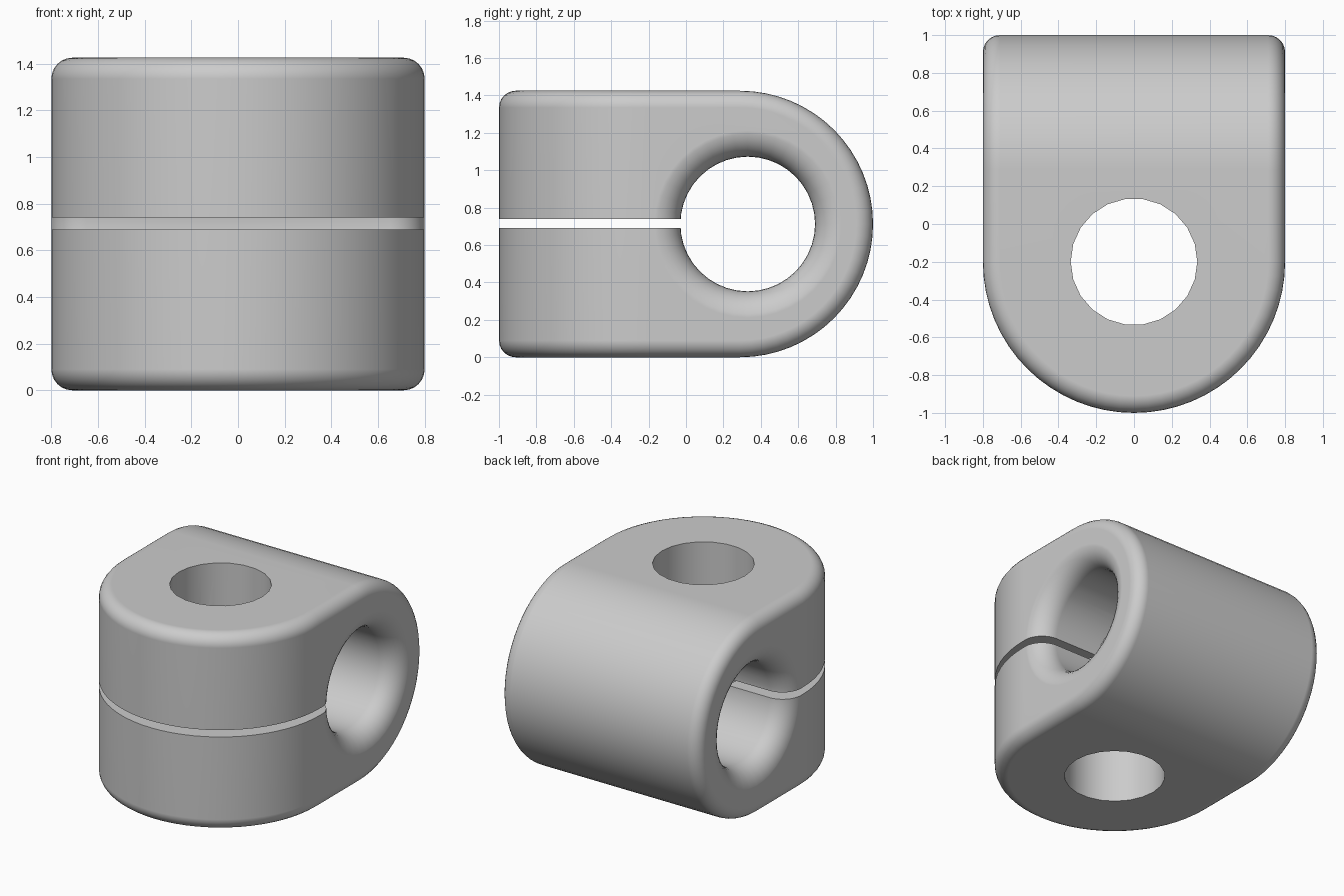
import bpy, bmesh
from math import sin, cos, pi, radians

if "Cube" in bpy.data.objects:
    bpy.data.objects.remove(bpy.data.objects["Cube"])

HEIGHT = 1.425
MID = HEIGHT / 2
HALF_W = 0.8
BORE_Y, BORE_R, FLARE = 0.33, 0.36, 0.15


def mesh_object(name, bm):
    bmesh.ops.recalc_face_normals(bm, faces=bm.faces)
    mesh = bpy.data.meshes.new(name)
    bm.to_mesh(mesh)
    bm.free()
    obj = bpy.data.objects.new(name, mesh)
    bpy.context.collection.objects.link(obj)
    return obj


def prism(name, points, offset):
    """Closed outline of 3D points pushed along an offset."""
    bm = bmesh.new()
    face = bm.faces.new([bm.verts.new(p) for p in points])
    new = bmesh.ops.extrude_face_region(bm, geom=[face])["geom"]
    bmesh.ops.translate(bm, vec=offset,
                        verts=[v for v in new if isinstance(v, bmesh.types.BMVert)])
    return mesh_object(name, bm)


def lathe_x(name, profile, y, z, count):
    """Closed solid of revolution about an axis parallel to x."""
    bm = bmesh.new()
    rings = [[bm.verts.new((x, y + r * cos(2 * pi * i / count),
                            z + r * sin(2 * pi * i / count)))
              for i in range(count)] for x, r in profile]
    for a, b in zip(rings, rings[1:]):
        for i in range(count):
            j = (i + 1) % count
            bm.faces.new((a[i], a[j], b[j], b[i]))
    bm.faces.new(rings[0])
    bm.faces.new(rings[-1])
    return mesh_object(name, bm)


def apply(obj, kind, **settings):
    mod = obj.modifiers.new(kind.title(), kind)
    for key, value in settings.items():
        setattr(mod, key, value)
    bpy.context.view_layer.objects.active = obj
    bpy.ops.object.modifier_apply(modifier=mod.name)


def boolean(obj, cutter, operation):
    apply(obj, "BOOLEAN", object=cutter, operation=operation, solver="EXACT")
    bpy.data.objects.remove(cutter)


# Body: side outline with a round back, crossed with a plan with a round front
N = 32
arc = [-pi / 2 + pi * i / N for i in range(N + 1)]
side = [(-1.2, -1.2, HEIGHT), (-1.2, -1.2, 0)]
side += [(-1.2, 1 - MID + MID * cos(a), MID + MID * sin(a)) for a in arc]
body = prism("clamp_body", side, (2.4, 0, 0))
plan = [(HALF_W, 1.2, -0.2), (-HALF_W, 1.2, -0.2)]
plan += [(HALF_W * sin(a), -0.2 - HALF_W * cos(a), -0.2) for a in arc]
boolean(body, prism("plan_cutter", plan, (0, 0, 2)), "INTERSECT")

# Rounded outer edges
apply(body, "BEVEL", width=0.09, segments=6, limit_method="ANGLE",
      angle_limit=radians(30), use_clamp_overlap=False)

# Cross bore with flared mouths
steps = [pi / 2 * i / 8 for i in range(9)]
half = [(HALF_W + 0.001 - FLARE + FLARE * sin(t), BORE_R + FLARE * (1 - cos(t)))
        for t in steps]
half.append((1.1, BORE_R + FLARE))
profile = [(-x, r) for x, r in reversed(half)] + half
boolean(body, lathe_x("bore_cutter", profile, BORE_Y, MID, 40), "DIFFERENCE")

# Vertical bolt hole
hole = [(0.335 * cos(2 * pi * i / 22), -0.2 + 0.335 * sin(2 * pi * i / 22), -0.3)
        for i in range(22)]
boolean(body, prism("bolt_hole_cutter", hole, (0, 0, 2)), "DIFFERENCE")

# Clamping slot from the front to the bore
slot = [(-1, -1.2, 0.69), (1, -1.2, 0.69), (1, 0.2, 0.69), (-1, 0.2, 0.69)]
boolean(body, prism("slot_cutter", slot, (0, 0, 0.05)), "DIFFERENCE")

# Grey finish and smooth shading
grey = bpy.data.materials.new("plain grey")
grey.use_nodes = True
colour = (0.6, 0.6, 0.6, 1)
grey.diffuse_color = colour
grey.node_tree.nodes["Principled BSDF"].inputs["Base Color"].default_value = colour
body.data.materials.clear()
body.data.materials.append(grey)
for poly in body.data.polygons:
    poly.material_index = 0

bpy.ops.object.select_all(action="DESELECT")
body.select_set(True)
bpy.context.view_layer.objects.active = body
bpy.ops.object.shade_smooth_by_angle(angle=radians(30))
normals = body.modifiers.new("Weighted Normals", "WEIGHTED_NORMAL")
normals.keep_sharp = True
